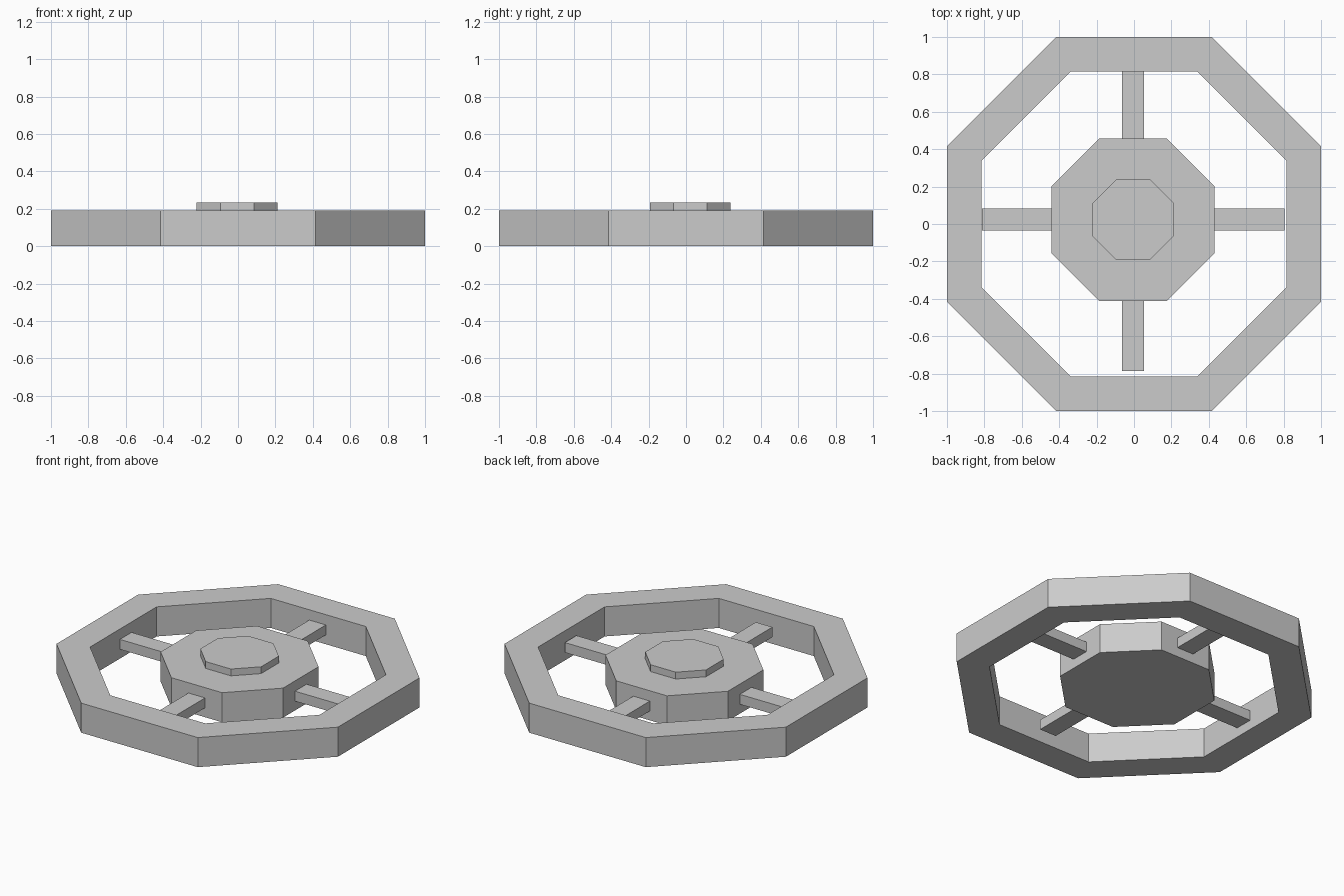
import bpy, bmesh
from math import pi, cos, sin

if "Cube" in bpy.data.objects:
    bpy.data.objects.remove(bpy.data.objects["Cube"])

CX, CY = -0.005, 0.023      # hub assembly sits slightly off the rim centre


def octagon(apothem, z):
    r = apothem / cos(pi / 8)
    return [(r * cos(pi / 8 + i * pi / 4), r * sin(pi / 8 + i * pi / 4), z) for i in range(8)]


def finish(name, bm, loc=(0, 0, 0)):
    bmesh.ops.recalc_face_normals(bm, faces=bm.faces)
    mesh = bpy.data.meshes.new(name)
    bm.to_mesh(mesh)
    bm.free()
    obj = bpy.data.objects.new(name, mesh)
    obj.location = loc
    bpy.context.collection.objects.link(obj)
    return obj


def prism(name, apothem, z0, z1):
    bm = bmesh.new()
    low = [bm.verts.new(p) for p in octagon(apothem, z0)]
    high = [bm.verts.new(p) for p in octagon(apothem, z1)]
    bm.faces.new(low)
    bm.faces.new(high)
    for i in range(8):
        j = (i + 1) % 8
        bm.faces.new((low[i], low[j], high[j], high[i]))
    return finish(name, bm, (CX, CY, 0))


def ring(name, outer, inner, z0, z1):
    bm = bmesh.new()
    section = [(outer, z0), (outer, z1), (inner, z1), (inner, z0)]
    loops = [[bm.verts.new(p) for p in octagon(a, z)] for a, z in section]
    for k in range(4):
        a, b = loops[k], loops[(k + 1) % 4]
        for i in range(8):
            j = (i + 1) % 8
            bm.faces.new((a[i], a[j], b[j], b[i]))
    return finish(name, bm)


def spoke(name, angle, start, end, width, z0, z1):
    bm = bmesh.new()
    bmesh.ops.create_cube(bm, size=1)
    bmesh.ops.scale(bm, vec=(end - start, width, z1 - z0), verts=bm.verts)
    bmesh.ops.translate(bm, vec=((start + end) / 2, 0, (z0 + z1) / 2), verts=bm.verts)
    obj = finish(name, bm, (CX, CY, 0))
    obj.rotation_euler.z = angle
    return obj


# Octagonal rim
ring("rim", 1.0, 0.815, 0.0, 0.19)

# Hub and raised cap
prism("hub", 0.435, 0.0, 0.19)
prism("hub_cap", 0.216, 0.19, 0.234)

# Four spokes
for i, side in enumerate(("right", "back", "left", "front")):
    spoke("spoke_" + side, i * pi / 2, 0.42, 0.809, 0.118, 0.06, 0.124)
